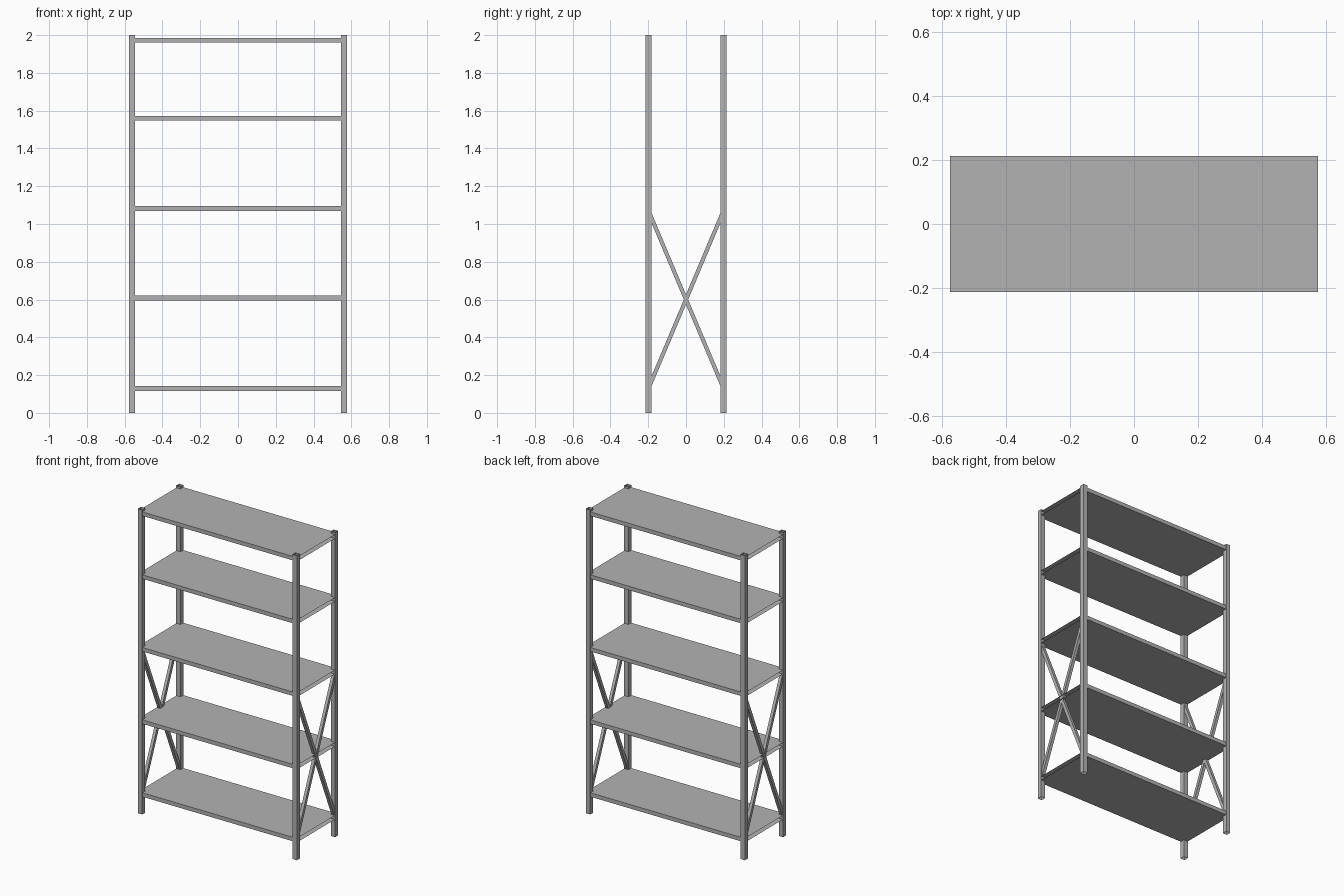
import bpy
import bmesh
from mathutils import Vector, Matrix

default = bpy.data.objects.get("Cube")
if default:
    bpy.data.objects.remove(default, do_unlink=True)

# One painted metal finish
GREY = (0.45, 0.45, 0.45, 1.0)
metal = bpy.data.materials.new("grey_metal")
metal.use_nodes = True
metal.diffuse_color = GREY
metal.node_tree.nodes["Principled BSDF"].inputs["Base Color"].default_value = GREY


def open_bar(name, start, end, depth, side, width):
    """Rectangular sleeve with open ends; depth is measured along side."""
    start, end, side = Vector(start), Vector(end), Vector(side)
    along = end - start
    across = along.normalized().cross(side)
    frame = Matrix((side * depth, across * width, along)).transposed().to_4x4()
    frame.translation = (start + end) / 2
    bm = bmesh.new()
    bmesh.ops.create_cube(bm, size=1)
    caps = [f for f in bm.faces if abs(f.normal.z) > 0.5]
    bmesh.ops.delete(bm, geom=caps, context='FACES_ONLY')
    bm.transform(frame)
    mesh = bpy.data.meshes.new(name)
    bm.to_mesh(mesh)
    bm.free()
    mesh.materials.append(metal)
    obj = bpy.data.objects.new(name, mesh)
    bpy.context.collection.objects.link(obj)
    return obj


HALF_X, HALF_Y, HEIGHT = 0.577, 0.214, 2.0
POST = 0.031
post_x, post_y = HALF_X - POST / 2, HALF_Y - POST / 2

# Corner posts and side cross braces
for side_name, sx in (("left", 1), ("right", -1)):
    x = sx * post_x
    for end_name, sy in (("front", -1), ("back", 1)):
        y = sy * post_y
        open_bar(f"{end_name}_{side_name}_post", (x, y, 0), (x, y, HEIGHT),
                 POST, (1, 0, 0), POST)
        open_bar(f"{side_name}_brace_from_{end_name}", (x, y, 0.13), (x, -y, 1.07),
                 0.02, (1, 0, 0), 0.021)

# Shelves: hollow folded panels, open at both ends
SHELF = 0.026
shelf_x, shelf_y = HALF_X - 0.001, HALF_Y - 0.002
for i, z in enumerate((0.129, 0.608, 1.083, 1.56, 1.973)):
    open_bar(f"shelf_{i + 1}", (-shelf_x, 0, z), (shelf_x, 0, z),
             2 * shelf_y, (0, 1, 0), SHELF)
